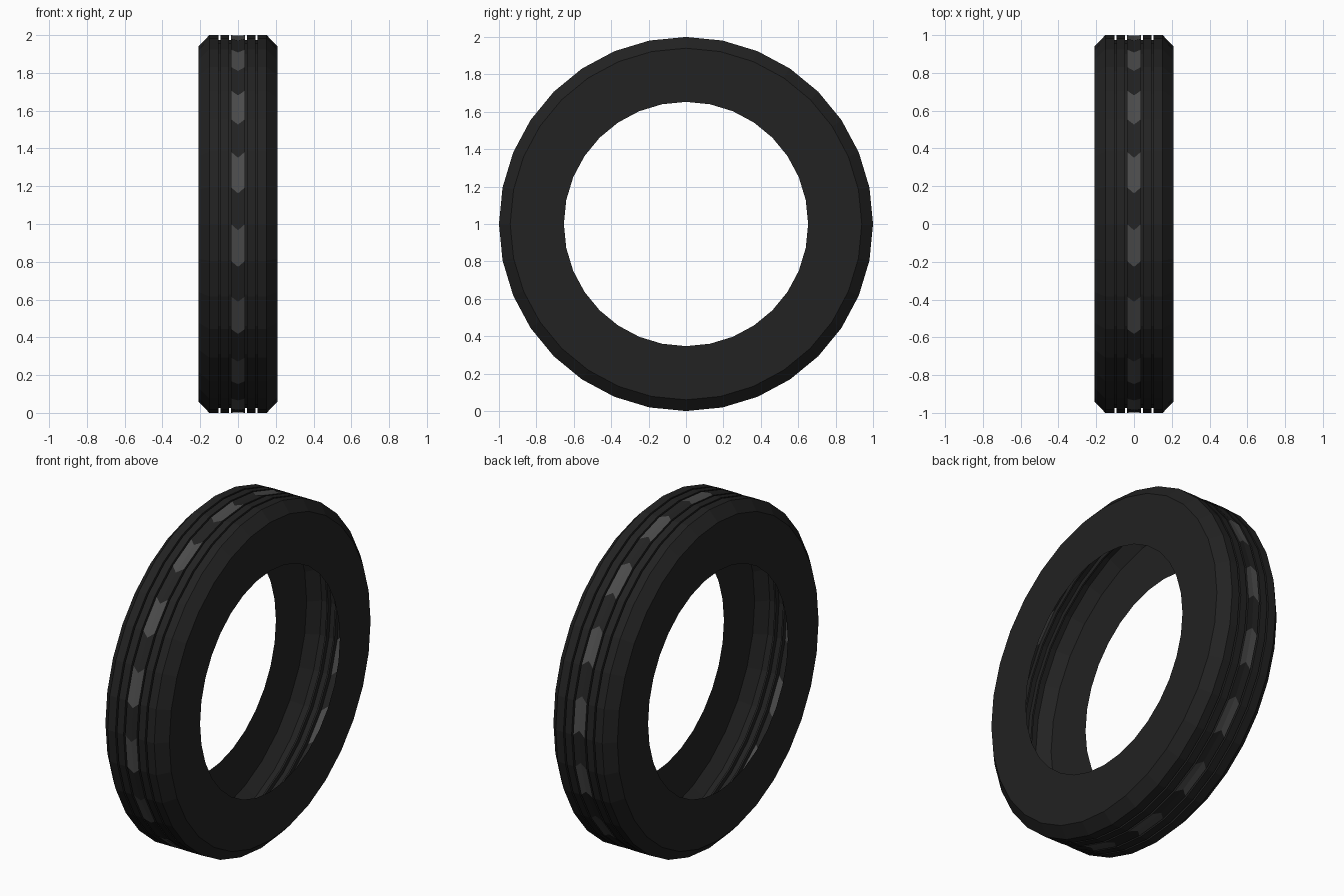
import bpy, bmesh, math

if "Cube" in bpy.data.objects:
    bpy.data.objects.remove(bpy.data.objects["Cube"])

SEGMENTS = 32
STEP = 2 * math.pi / SEGMENTS
TIP = math.radians(1.9)      # forward shift of the centre line, forms the chevrons

# half cross-section (x, radius) from the tread centre to the rim edge
G = 0.974
half = [(0.038, 1), (0.038, G), (0.048, G), (0.048, 1),
        (0.092, 1), (0.092, G), (0.102, G), (0.102, 1),
        (0.152, 1), (0.209, 0.94), (0.209, 0.653)]
# centre vertices stay on the flat facets when slid forward
centre_r = math.cos(STEP / 2) / math.cos(STEP / 2 - TIP)
profile = [(-x, r) for x, r in reversed(half)] + [(0, centre_r)] + half
mid = len(half)


def material(name, value):
    m = bpy.data.materials.new(name)
    m.diffuse_color = (value, value, value, 1)
    m.use_nodes = True
    m.node_tree.nodes["Principled BSDF"].inputs["Base Color"].default_value = m.diffuse_color
    return m


# tyre shell: revolve the open profile about the x axis
bm = bmesh.new()
rings = []
for j in range(SEGMENTS):
    ring = []
    for i, (x, r) in enumerate(profile):
        a = -(j * STEP + (TIP if i == mid else 0))
        ring.append(bm.verts.new((x, -r * math.cos(a), 1 + r * math.sin(a))))
    rings.append(ring)

for j in range(SEGMENTS):
    a, b = rings[j], rings[(j + 1) % SEGMENTS]
    for i in range(len(profile) - 1):
        # centre strip: split at the facet crease, using the chevron diagonal
        f = bm.faces.new((a[i], a[i + 1], b[i + 1], b[i]))
        # every second centre segment is a light chevron
        if i in (mid - 1, mid) and j % 2 == 0:
            f.material_index = 1
bmesh.ops.recalc_face_normals(bm, faces=bm.faces)
# make sure the tread faces outward
bm.faces.ensure_lookup_table()
f = bm.faces[mid]
c = f.calc_center_median()
if f.normal.y * c.y + f.normal.z * (c.z - 1) < 0:
    bmesh.ops.reverse_faces(bm, faces=bm.faces)

mesh = bpy.data.meshes.new("tyre")
bm.to_mesh(mesh)
bm.free()
mesh.materials.append(material("rubber", 0.016))
mesh.materials.append(material("tread_chevron", 0.07))
tyre = bpy.data.objects.new("tyre", mesh)
bpy.context.collection.objects.link(tyre)
